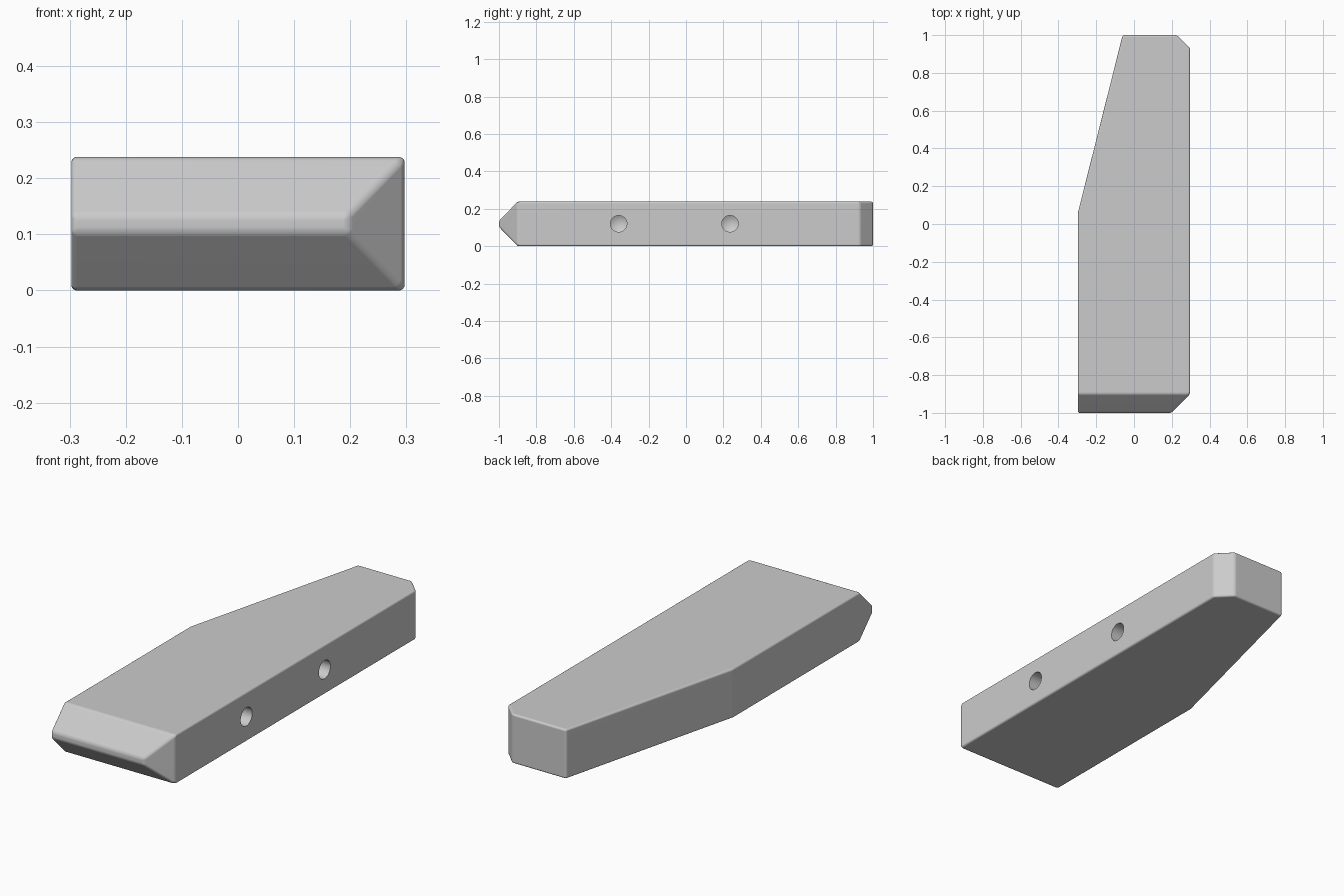
import bpy, bmesh, math
from mathutils import Matrix, Vector

if "Cube" in bpy.data.objects:
    bpy.data.objects.remove(bpy.data.objects["Cube"], do_unlink=True)

HALF_W, HEIGHT = 0.297, 0.238

grey = bpy.data.materials.new("light_grey")
grey.use_nodes = True
colour = (0.6, 0.6, 0.6, 1)
grey.diffuse_color = colour
grey.node_tree.nodes["Principled BSDF"].inputs["Base Color"].default_value = colour


def make_object(name, bm):
    bmesh.ops.recalc_face_normals(bm, faces=bm.faces)
    mesh = bpy.data.meshes.new(name)
    bm.to_mesh(mesh)
    bm.free()
    obj = bpy.data.objects.new(name, mesh)
    bpy.context.collection.objects.link(obj)
    mesh.materials.append(grey)
    return obj


def trim(bm, point, normal):
    """Slice off everything beyond a plane and close the cut."""
    cut = bmesh.ops.bisect_plane(
        bm, geom=bm.verts[:] + bm.edges[:] + bm.faces[:], dist=0.0001,
        plane_co=Vector(point), plane_no=Vector(normal), clear_outer=True)
    edges = [e for e in cut["geom_cut"] if isinstance(e, bmesh.types.BMEdge)]
    bmesh.ops.edgeloop_fill(bm, edges=edges)


# Bar: side profile with a wedge nose, extruded across the width
profile = [(-1, 0.103), (-0.9, 0), (1, 0), (1, HEIGHT), (-0.9, HEIGHT), (-1, 0.135)]
bm = bmesh.new()
side = bm.faces.new([bm.verts.new((-HALF_W, y, z)) for y, z in profile])
ext = bmesh.ops.extrude_face_region(bm, geom=[side])
bmesh.ops.translate(bm, vec=(2 * HALF_W, 0, 0),
                    verts=[v for v in ext["geom"] if isinstance(v, bmesh.types.BMVert)])

# Nose corner, back corner and the long taper
trim(bm, (HALF_W, -0.9, 0), (1, -1, 0))
trim(bm, (HALF_W, 0.93, 0), (1, 1, 0))
trim(bm, (-HALF_W, 0.06, 0), (-0.94, 0.237, 0))
bar = make_object("tapered_bar", bm)

# Softened edges
bevel = bar.modifiers.new("soft_edges", "BEVEL")
bevel.width = 0.01
bevel.segments = 4
bevel.limit_method = "ANGLE"
bevel.angle_limit = math.radians(8)

# Two blind holes with drill-point bottoms in the left side
drills = []
for y in (-0.36, 0.235):
    bm = bmesh.new()
    bmesh.ops.create_cone(bm, cap_ends=True, segments=40,
                          radius1=0.044, radius2=0.044, depth=0.2)
    inner = max(bm.faces, key=lambda f: f.calc_center_median().z)
    tip = bmesh.ops.poke(bm, faces=[inner])["verts"][0]
    tip.co.z += 0.026
    bm.transform(Matrix.Translation((0.25, y, HEIGHT / 2 + 0.001))
                 @ Matrix.Rotation(-math.pi / 2, 4, "Y"))
    drill = make_object("hole_cutter", bm)
    drill.hide_render = True
    drills.append(drill)
    cut = bar.modifiers.new("hole", "BOOLEAN")
    cut.operation = "DIFFERENCE"
    cut.solver = "EXACT"
    cut.object = drill

bpy.ops.object.select_all(action="DESELECT")
bar.select_set(True)
bpy.context.view_layer.objects.active = bar
for name in [m.name for m in bar.modifiers]:
    bpy.ops.object.modifier_apply(modifier=name)
for drill in drills:
    bpy.data.objects.remove(drill, do_unlink=True)

# Smooth bevels and hole walls while the broad faces stay flat
bpy.ops.object.shade_smooth_by_angle(angle=math.radians(28))
weighted = bar.modifiers.new("flat_faces", "WEIGHTED_NORMAL")
weighted.keep_sharp = True
